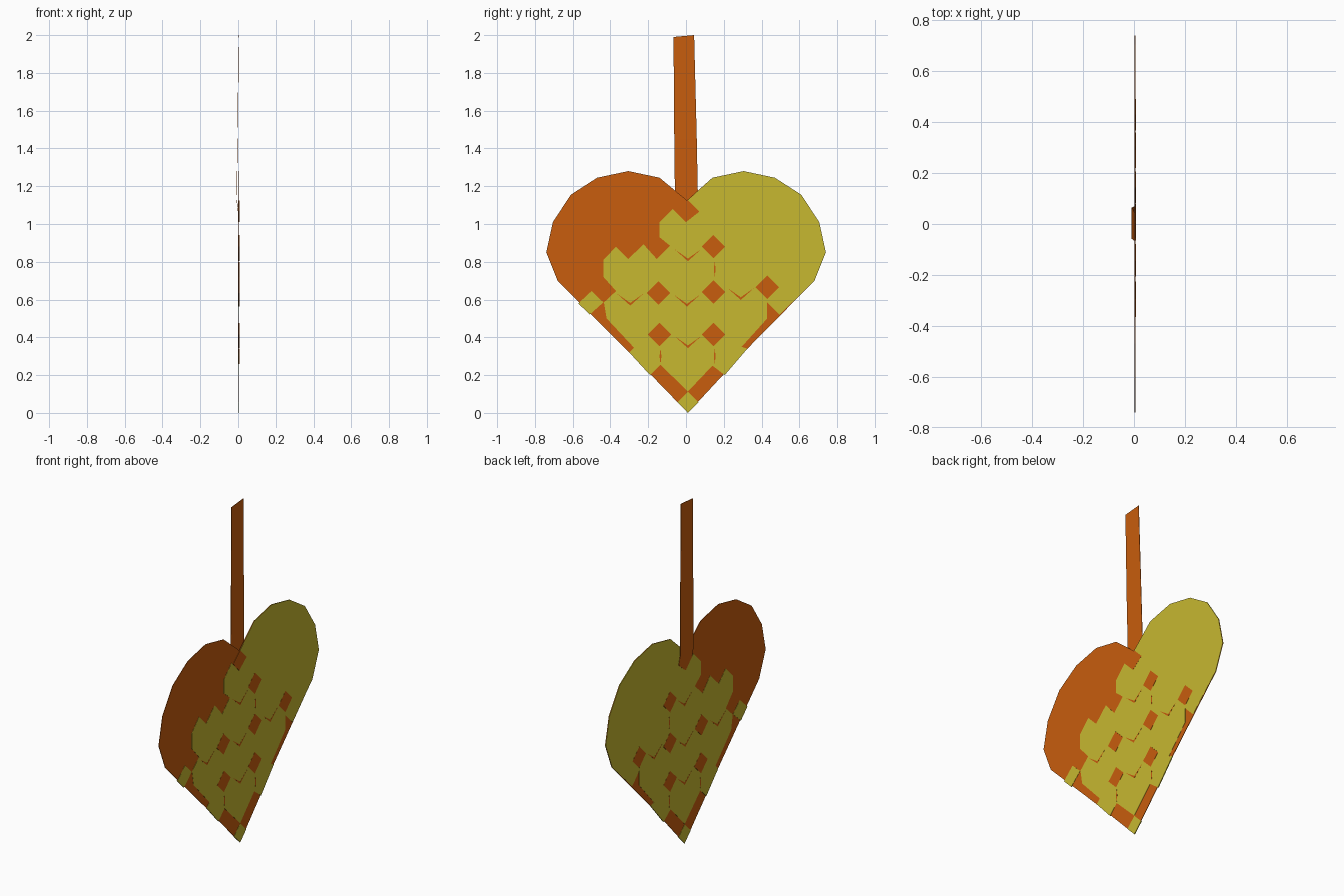
import bpy, bmesh

if "Cube" in bpy.data.objects:
    bpy.data.objects.remove(bpy.data.objects["Cube"])

SHEET_X = 0.004  # plane in which the woven paper lies


def material(name, rgb):
    m = bpy.data.materials.new(name)
    m.diffuse_color = (*rgb, 1)
    m.use_nodes = True
    m.node_tree.nodes["Principled BSDF"].inputs["Base Color"].default_value = m.diffuse_color
    return m


ORANGE = material("orange_paper", (0.58, 0.11, 0.004))
YELLOW = material("yellow_paper", (0.57, 0.48, 0.03))


def sheet(name, polygons, thick, mat):
    """Thin slabs cut to (y, z) outlines, centred on the sheet plane."""
    bm = bmesh.new()
    for pts in polygons:
        face = bm.faces.new([bm.verts.new((SHEET_X - thick / 2, y, z)) for y, z in pts])
        new = bmesh.ops.extrude_face_region(bm, geom=[face])["geom"]
        verts = [v for v in new if isinstance(v, bmesh.types.BMVert)]
        bmesh.ops.translate(bm, verts=verts, vec=(thick, 0, 0))
    bmesh.ops.triangulate(bm, faces=[f for f in bm.faces if len(f.verts) > 4])
    bmesh.ops.recalc_face_normals(bm, faces=bm.faces)
    me = bpy.data.meshes.new(name)
    bm.to_mesh(me)
    bm.free()
    me.materials.append(mat)
    ob = bpy.data.objects.new(name, me)
    bpy.context.collection.objects.link(ob)
    return ob


def diamond(y, z, r=0.062):
    return [(y + r, z), (y, z + r), (y - r, z), (y, z - r)]


def crack(y, z, w=0.07, t=0.014):
    """Thin V-shaped gap under a woven strip end."""
    return [(y, z - t / 2), (y + w, z + w * 0.8), (y, z + t / 2), (y - w, z + w * 0.8)]


def slit(y, z, h=0.04, w=0.005):
    return [(y + w, z), (y, z + h), (y - w, z), (y, z - h)]


# Rounded lobe from the straight side up to the notch
lobe = [(0.68, 0.70), (0.74, 0.85), (0.705, 1.01), (0.61, 1.155),
        (0.47, 1.245), (0.305, 1.28), (0.14, 1.245)]
mirrored = [(-y, z) for y, z in reversed(lobe)]

# Orange half runs under the whole heart
sheet("orange_heart_half",
      [[(0.01, 0.0), (0.325, 0.34)] + lobe + [(0.005, 1.125)] + mirrored + [(-0.3, 0.32)]],
      0.003, ORANGE)

# Yellow half with the stepped edge of its woven strips
woven_edge = [(0.01, 1.125), (0.07, 1.065), (0.0, 1.01), (-0.07, 1.08), (-0.14, 1.01),
              (-0.14, 0.93), (-0.085, 0.885), (-0.155, 0.815), (-0.225, 0.893),
              (-0.305, 0.815), (-0.37, 0.88), (-0.437, 0.81), (-0.437, 0.72),
              (-0.37, 0.645), (-0.434, 0.585), (-0.42, 0.5), (-0.275, 0.345),
              (-0.3, 0.32), (-0.19, 0.2), (-0.135, 0.255), (-0.125, 0.245),
              (0.01, 0.113), (0.14, 0.25), (0.205, 0.2), (0.325, 0.34),
              (0.295, 0.35), (0.43, 0.5), (0.43, 0.585), (0.495, 0.52)]
sheet("yellow_heart_half", [lobe + woven_edge], 0.005, YELLOW)

# Loose strip ends of yellow at the rim
sheet("yellow_strip_ends",
      [diamond(0.01, 0.056, 0.056),
       [(-0.437, 0.585), (-0.5, 0.645), (-0.57, 0.58), (-0.51, 0.52)]],
      0.005, YELLOW)

# Orange showing between the yellow strips
gaps = [diamond(*c) for c in ((0.145, 0.88), (-0.145, 0.635), (0.145, 0.64),
                              (0.43, 0.665), (-0.14, 0.415), (0.145, 0.415))]
gaps += [crack(*c) for c in ((0.01, 0.81), (-0.295, 0.575), (0.005, 0.57),
                             (0.29, 0.605), (0.01, 0.35))]
gaps += [slit(*c) for c in ((0.152, 0.76), (-0.135, 0.3), (0.152, 0.3))]
sheet("orange_weave_gaps", gaps, 0.006, ORANGE)

# Hanging strap, bowed slightly backwards where it tucks into the notch
rows = [(-0.003, 1.01, 1.01, 0.004, 0.003), (-0.055, 1.07, 1.065, 0.068, 0.0),
        (-0.059, 1.13, 1.13, 0.064, -0.008), (-0.059, 1.19, 1.19, 0.062, -0.007),
        (-0.062, 1.45, 1.45, 0.057, -0.003), (-0.066, 1.99, 2.0, 0.043, 0.003)]
bm = bmesh.new()
pairs = [(bm.verts.new((x, y0, z0)), bm.verts.new((x, y1, z1)))
         for y0, z0, z1, y1, x in rows]
for (a, b), (c, d) in zip(pairs, pairs[1:]):
    bm.faces.new((a, b, d, c))
me = bpy.data.meshes.new("hanging_strap")
bm.to_mesh(me)
bm.free()
me.materials.append(ORANGE)
strap = bpy.data.objects.new("hanging_strap", me)
bpy.context.collection.objects.link(strap)
mod = strap.modifiers.new("paper_thickness", 'SOLIDIFY')
mod.thickness = 0.002
mod.offset = 0

# Orange square where the strap is woven through the notch
sheet("strap_end", [[(0.01, 1.125), (-0.055, 1.07), (0.0, 1.01), (0.07, 1.065)]],
      0.006, ORANGE)
